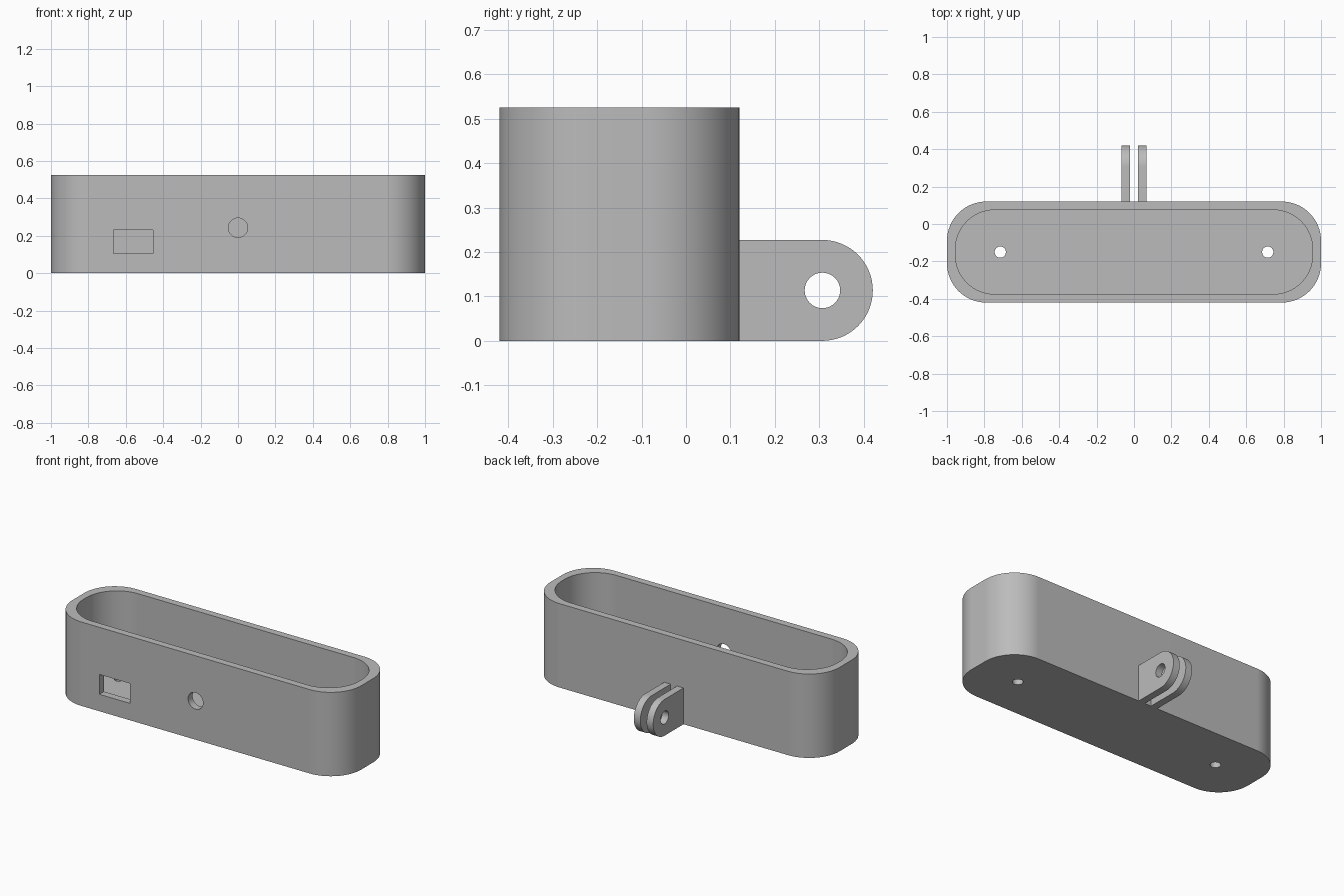
import bpy
import bmesh
from math import sin, cos, pi
from mathutils import Matrix

cube = bpy.data.objects.get("Cube")
if cube:
    bpy.data.objects.remove(cube, do_unlink=True)

grey = bpy.data.materials.new("plain grey")
grey.use_nodes = True
GREY = (0.5, 0.5, 0.5, 1)
grey.diffuse_color = GREY
grey.node_tree.nodes["Principled BSDF"].inputs["Base Color"].default_value = GREY

MID_Y = -0.15      # centre line of the tray
WALL = 0.045
HEIGHT = 0.525
FLOOR = 0.085


def arc(cx, cy, r, start, end, steps):
    return [(cx + r * cos(start + (end - start) * i / steps),
             cy + r * sin(start + (end - start) * i / steps)) for i in range(steps + 1)]


def rounded_rect(hx, hy, r):
    pts = []
    for i, (sx, sy) in enumerate([(1, 1), (-1, 1), (-1, -1), (1, -1)]):
        pts += arc(sx * (hx - r), sy * (hy - r), r, i * pi / 2, (i + 1) * pi / 2, 16)
    return pts


def prism(name, outline, depth, matrix):
    """Extrude a 2D outline along its local z, then place it."""
    bm = bmesh.new()
    face = bm.faces.new([bm.verts.new((x, y, 0)) for x, y in outline])
    new = bmesh.ops.extrude_face_region(bm, geom=[face])["geom"]
    bmesh.ops.translate(bm, vec=(0, 0, depth),
                        verts=[v for v in new if isinstance(v, bmesh.types.BMVert)])
    bmesh.ops.transform(bm, matrix=matrix, verts=bm.verts)
    bmesh.ops.recalc_face_normals(bm, faces=bm.faces)
    mesh = bpy.data.meshes.new(name)
    bm.to_mesh(mesh)
    bm.free()
    mesh.materials.append(grey)
    obj = bpy.data.objects.new(name, mesh)
    bpy.context.collection.objects.link(obj)
    return obj


def activate(obj):
    bpy.ops.object.select_all(action='DESELECT')
    obj.select_set(True)
    bpy.context.view_layer.objects.active = obj


def cut(obj, cutter):
    cutter.hide_render = True
    mod = obj.modifiers.new("cut", 'BOOLEAN')
    mod.operation, mod.solver, mod.object = 'DIFFERENCE', 'EXACT', cutter
    activate(obj)
    bpy.ops.object.modifier_apply(modifier=mod.name)
    bpy.data.objects.remove(cutter, do_unlink=True)


def finish(obj):
    activate(obj)
    bpy.ops.object.shade_smooth_by_angle(angle=pi / 6)
    mod = obj.modifiers.new("flat walls", 'WEIGHTED_NORMAL')
    mod.keep_sharp = True


def circle(r):
    return arc(0, 0, r, 0, 2 * pi, 32)[:-1]


move = Matrix.Translation
TO_FRONT = Matrix.Rotation(pi / 2, 4, 'X')     # local z points to -y
TO_SIDE = Matrix(((0, 0, 1, 0), (1, 0, 0, 0), (0, 1, 0, 0), (0, 0, 0, 1)))  # profile in y, z

# Open tray with rounded corners
tray = prism("tray", rounded_rect(1, 0.27, 0.21), HEIGHT, move((0, MID_Y, 0)))
cut(tray, prism("cavity", rounded_rect(1 - WALL, 0.27 - WALL, 0.21), HEIGHT,
                move((0, MID_Y, FLOOR))))

# Floor screw holes
for x in (-0.715, 0.715):
    cut(tray, prism("screw_hole", circle(0.03), 0.3, move((x, MID_Y, -0.1))))

# Rectangular port and round opening in the front wall
port = [(-0.105, -0.062), (0.105, -0.062), (0.105, 0.062), (-0.105, 0.062)]
cut(tray, prism("port", port, 0.2, move((-0.56, -0.3, 0.168)) @ TO_FRONT))
cut(tray, prism("opening", circle(0.052), 0.2, move((0, -0.3, 0.243)) @ TO_FRONT))
finish(tray)

# Pair of rounded hinge lugs on the back
LUG_R, LUG_Y, BACK = 0.1135, 0.307, 0.12
profile = [(BACK, 0)] + arc(LUG_Y, LUG_R, LUG_R, -pi / 2, pi / 2, 32) + [(BACK, 2 * LUG_R)]
for name, x in (("right_lug", -0.067), ("left_lug", 0.022)):
    lug = prism(name, profile, WALL, move((x, 0, 0)) @ TO_SIDE)
    cut(lug, prism("pin_hole", circle(0.04), 0.2, move((x - 0.1, LUG_Y, LUG_R)) @ TO_SIDE))
    finish(lug)
